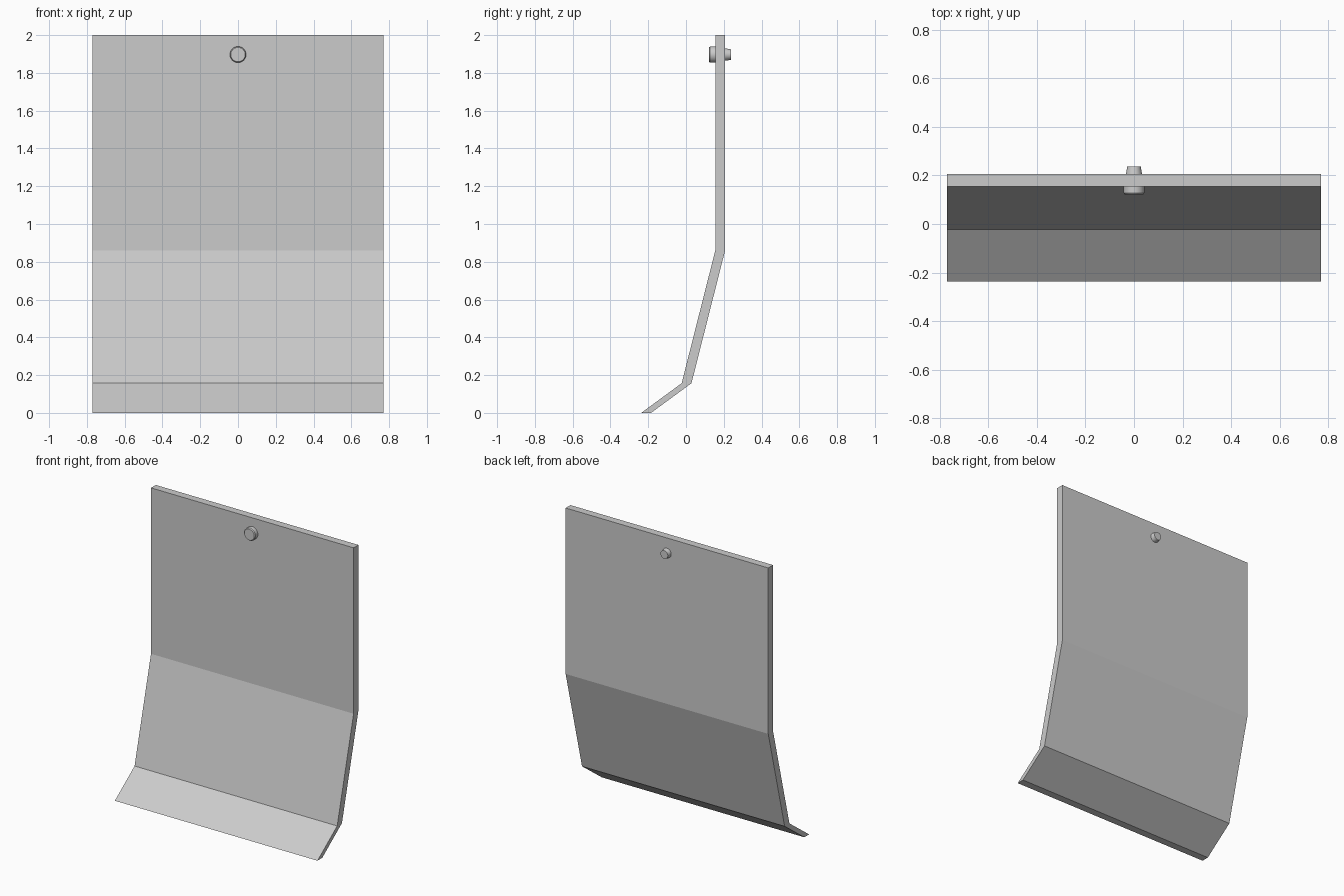
import bpy, bmesh, math

if "Cube" in bpy.data.objects:
    bpy.data.objects.remove(bpy.data.objects["Cube"])

HALF_W = 0.77
BOLT_Z = 1.897


def make_object(name, bm):
    bmesh.ops.recalc_face_normals(bm, faces=bm.faces[:])
    mesh = bpy.data.meshes.new(name)
    bm.to_mesh(mesh)
    bm.free()
    obj = bpy.data.objects.new(name, mesh)
    bpy.context.collection.objects.link(obj)
    return obj


# Bent plate: centre line of the side profile, thickened along y
def bent_plate(name, front_line, thickness):
    bm = bmesh.new()
    rings = []
    for y, z in front_line:
        rings.append([bm.verts.new(p) for p in (
            (-HALF_W, y, z), (HALF_W, y, z),
            (HALF_W, y + thickness, z), (-HALF_W, y + thickness, z))])
    for a, b in zip(rings, rings[1:]):
        for i in range(4):
            j = (i + 1) % 4
            bm.faces.new((a[i], a[j], b[j], b[i]))
    bm.faces.new(rings[0])
    bm.faces.new(rings[-1])
    return make_object(name, bm)


# Round part turned around the y axis from (y, radius) pairs
def turned(name, profile, sides=32):
    bm = bmesh.new()
    rings = []
    for y, r in profile:
        rings.append([bm.verts.new((r * math.cos(t), y, BOLT_Z + r * math.sin(t)))
                      for t in (2 * math.pi * i / sides for i in range(sides))])
    for a, b in zip(rings, rings[1:]):
        for i in range(sides):
            j = (i + 1) % sides
            bm.faces.new((a[i], a[j], b[j], b[i]))
    bm.faces.new(rings[0])
    bm.faces.new(rings[-1])
    obj = make_object(name, bm)
    bpy.ops.object.select_all(action='DESELECT')
    obj.select_set(True)
    bpy.context.view_layer.objects.active = obj
    bpy.ops.object.shade_smooth_by_angle(angle=math.radians(30))
    return obj


bent_plate("flap_plate", [(-0.237, 0), (-0.023, 0.157), (0.155, 0.86), (0.155, 2)], 0.052)

# Bolt head on the front, tapered tip on the back
turned("bolt_head", [(0.122, 0.038), (0.128, 0.043), (0.156, 0.043)])
turned("bolt_tip", [(0.206, 0.033), (0.237, 0.028)])
